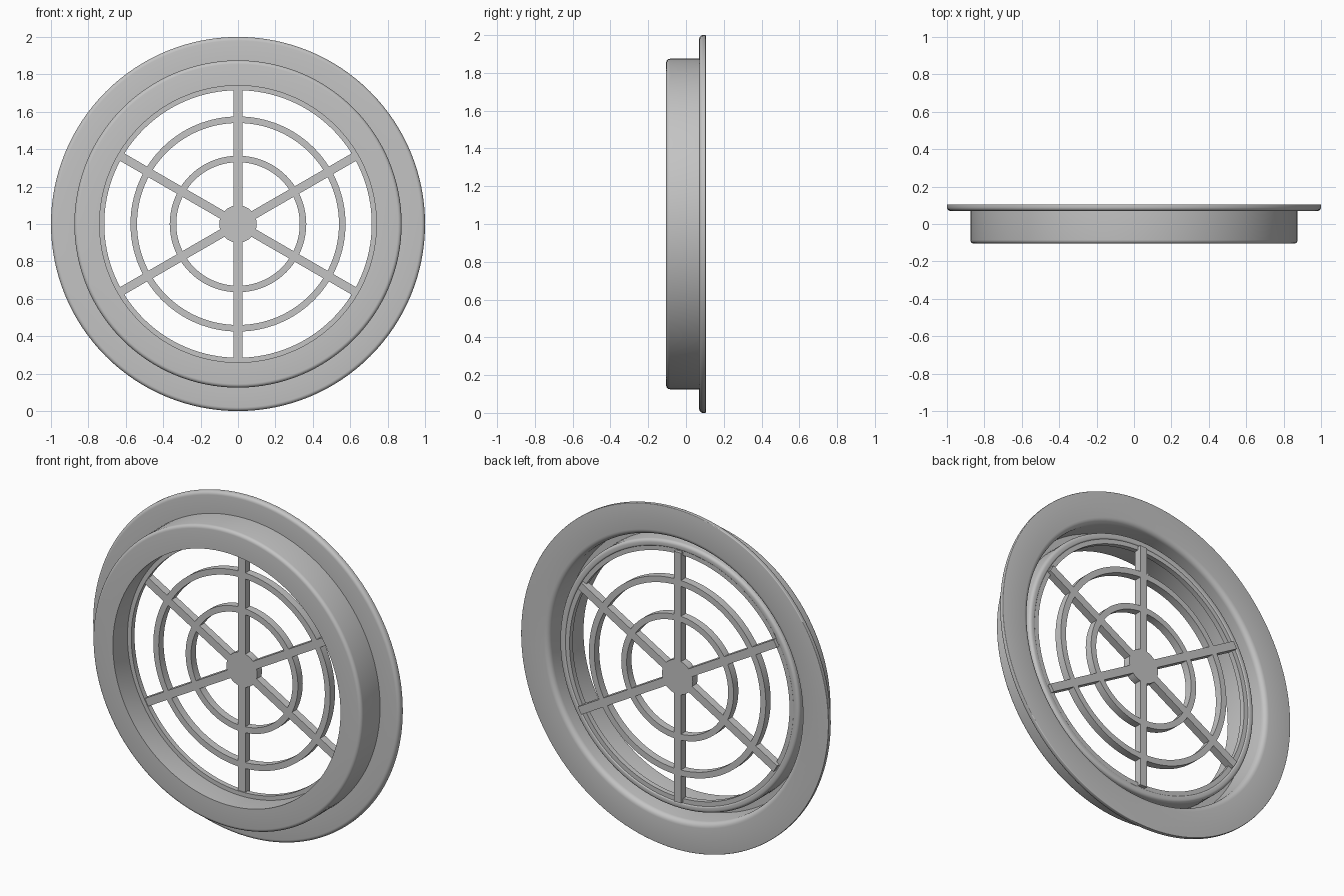
import bpy, bmesh, math
from mathutils import Vector, Matrix

cube = bpy.data.objects.get("Cube")
if cube:
    bpy.data.objects.remove(cube, do_unlink=True)

# Single plastic colour
grey = bpy.data.materials.new("light_grey_plastic")
grey.use_nodes = True
colour = (0.55, 0.55, 0.55, 1)
grey.diffuse_color = colour
grey.node_tree.nodes["Principled BSDF"].inputs["Base Color"].default_value = colour

SEGMENTS = 128
CENTRE = Vector((0, 0, 1))


def finish(bm, name):
    bmesh.ops.recalc_face_normals(bm, faces=bm.faces)
    mesh = bpy.data.meshes.new(name)
    bm.to_mesh(mesh)
    bm.free()
    obj = bpy.data.objects.new(name, mesh)
    obj.location = CENTRE
    mesh.materials.append(grey)
    bpy.context.collection.objects.link(obj)
    bpy.ops.object.select_all(action="DESELECT")
    obj.select_set(True)
    bpy.context.view_layer.objects.active = obj
    bpy.ops.object.shade_smooth_by_angle(angle=math.radians(35))
    return obj


def rounded(corners, steps=5):
    """Closed profile of (radius, y, fillet) corners, with fillets as smooth curves."""
    points = []
    for i, (r, y, fillet) in enumerate(corners):
        p = Vector((r, y))
        if not fillet:
            points.append(p)
            continue
        before = Vector(corners[i - 1][:2]) - p
        after = Vector(corners[(i + 1) % len(corners)][:2]) - p
        a, b = before.normalized() * fillet, after.normalized() * fillet
        for k in range(steps + 1):
            t = math.pi / 2 * k / steps
            points.append(p + a * (1 - math.sin(t)) + b * (1 - math.cos(t)))
    return points


def lathe(name, corners):
    """Revolve a closed profile around the y axis."""
    bm = bmesh.new()
    profile = rounded(corners)
    rows = []
    for s in range(SEGMENTS):
        a = math.tau * s / SEGMENTS
        rows.append([bm.verts.new((p.x * math.cos(a), p.y, p.x * math.sin(a)))
                     for p in profile])
    n = len(profile)
    for s in range(SEGMENTS):
        one, two = rows[s], rows[(s + 1) % SEGMENTS]
        for k in range(n):
            j = (k + 1) % n
            bm.faces.new((one[k], one[j], two[j], two[k]))
    return finish(bm, name)


def ring(name, inner, outer, front, back):
    return lathe(name, [(inner, front, 0), (outer, front, 0),
                        (outer, back, 0), (inner, back, 0)])


# Housing: outer sleeve with flange, front lip and inner sleeve around a rear groove
lathe("housing", [
    (0.74, -0.105, 0), (0.875, -0.105, 0.02),
    (0.875, 0.07, 0), (1.0, 0.07, 0.02),
    (1.0, 0.105, 0.004), (0.82, 0.105, 0.03),
    (0.82, -0.06, 0), (0.78, -0.06, 0),
    (0.78, 0.065, 0.018), (0.74, 0.065, 0.01),
])

# Grille rim and concentric rings
FRONT, BACK = 0.035, 0.08
ring("grille_rim", 0.715, 0.75, 0.03, 0.06)
ring("grille_outer_ring", 0.54, 0.575, FRONT, BACK)
ring("grille_inner_ring", 0.33, 0.365, FRONT, BACK)

# Central hub
bm = bmesh.new()
bmesh.ops.create_cone(bm, cap_ends=True, segments=48, radius1=0.1, radius2=0.1,
                      depth=BACK - FRONT,
                      matrix=Matrix.Translation((0, (FRONT + BACK) / 2, 0))
                      @ Matrix.Rotation(math.pi / 2, 4, "X"))
finish(bm, "grille_hub")

# Six spokes from hub to rim
bm = bmesh.new()
start, end = 0.08, 0.735
for i in range(6):
    bmesh.ops.create_cube(bm, size=1, matrix=Matrix.Rotation(i * math.pi / 3, 4, "Y")
                          @ Matrix.Translation((0, (FRONT + BACK) / 2, (start + end) / 2))
                          @ Matrix.Diagonal((0.046, BACK - FRONT, end - start, 1)))
finish(bm, "grille_spokes")
